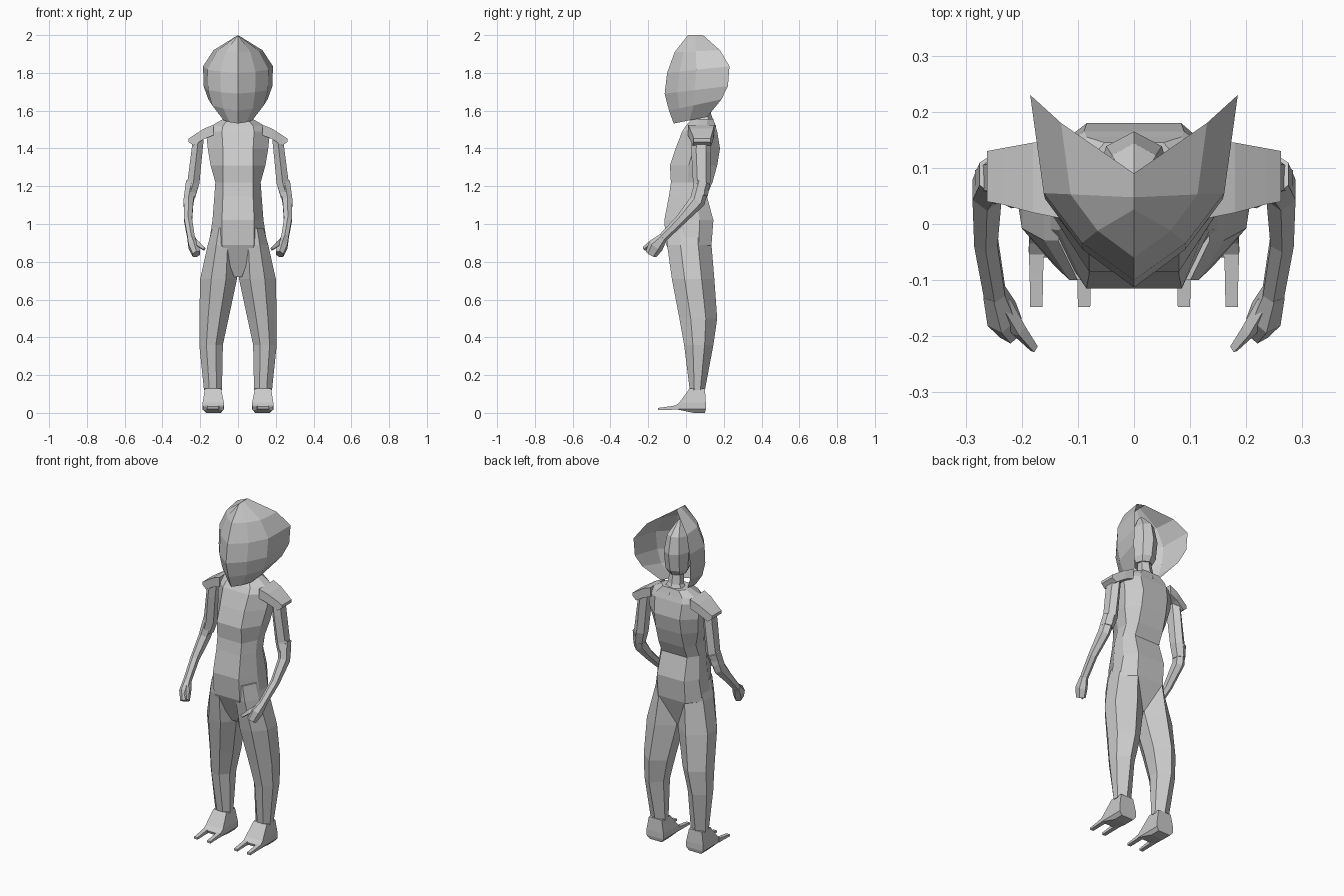
import bpy
import math
from mathutils import Vector

if "Cube" in bpy.data.objects:
    bpy.data.objects.remove(bpy.data.objects["Cube"])


def make(name, verts, faces, mirror=False):
    me = bpy.data.meshes.new(name)
    me.from_pydata([tuple(v) for v in verts], [], faces)
    ob = bpy.data.objects.new(name, me)
    bpy.context.collection.objects.link(ob)
    bpy.context.view_layer.objects.active = ob
    bpy.ops.object.mode_set(mode='EDIT')
    bpy.ops.mesh.select_all(action='SELECT')
    bpy.ops.mesh.remove_doubles(threshold=0.0005)
    bpy.ops.mesh.normals_make_consistent(inside=False)
    bpy.ops.object.mode_set(mode='OBJECT')
    if mirror:
        ob.modifiers.new("mirror", 'MIRROR')
    return ob


def loft(name, rings, mirror=False):
    """Skin equal-length rings of points and cap both ends."""
    n = len(rings[0])
    verts = [p for r in rings for p in r]
    faces = [(i * n + j, i * n + (j + 1) % n, (i + 1) * n + (j + 1) % n, (i + 1) * n + j)
             for i in range(len(rings) - 1) for j in range(n)]
    faces += [tuple(range(n)), tuple(range(len(verts) - n, len(verts)))]
    return make(name, verts, faces, mirror)


def tube(name, path, n=6, mirror=False):
    """Path of (x, y, z, side radius, depth radius), rings follow the path."""
    pts = [Vector(p[:3]) for p in path]
    rings = []
    for i, p in enumerate(path):
        d = (pts[min(i + 1, len(pts) - 1)] - pts[max(i - 1, 0)]).normalized()
        v = d.cross(Vector((1, 0, 0))).normalized()
        u = v.cross(d)
        rings.append([pts[i] + u * p[3] * math.sin(a) + v * p[4] * math.cos(a)
                      for a in (2 * math.pi * k / n for k in range(n))])
    return loft(name, rings, mirror)


def octagon(z, fx, hx, yf, yb):
    """Torso section: flat front, flat back and flat sides."""
    y1, y2 = yf + (yb - yf) * 0.4, yf + (yb - yf) * 0.72
    half = [(fx, yf), (hx, y1), (hx, y2), (fx * 1.05, yb)]
    return [(x, y, z) for x, y in half] + [(-x, y, z) for x, y in reversed(half)]


def rect(z, x0, x1, y0, y1):
    return [(x0, y0, z), (x1, y0, z), (x1, y1, z), (x0, y1, z)]


def hexagon(z, x0, x1, y0, y1):
    """Leg section: ridge at the front and back, flat sides."""
    cx, d = (x0 + x1) / 2, y1 - y0
    return [(cx - .2 * (x1 - x0), y0, z), (cx + .2 * (x1 - x0), y0, z),
            (x1, y0 + .3 * d, z), (x1, y0 + .7 * d, z),
            (cx, y1, z), (x0, y0 + .7 * d, z), (x0, y0 + .3 * d, z)]


# Torso, from the crotch wedge up to the collar
loft("torso", [octagon(*s) for s in (
    (.72, .02, .04, -.03, .08), (.89, .085, .155, -.105, .135),
    (1.02, .085, .135, -.115, .145), (1.15, .08, .125, -.09, .11),
    (1.22, .08, .12, -.08, .14), (1.31, .08, .145, -.085, .165),
    (1.40, .08, .16, -.055, .18), (1.49, .085, .17, -.02, .165),
    (1.52, .08, .14, .0, .155), (1.555, .05, .08, .03, .145))])

# Legs
loft("leg", [hexagon(*s) for s in (
    (.98, .02, .135, -.10, .135), (.89, .01, .16, -.10, .135),
    (.71, .005, .20, -.075, .15), (.50, .05, .205, -.035, .165),
    (.36, .08, .205, -.01, .145), (.12, .085, .18, .02, .10))], mirror=True)

# Feet with two thin toes each
loft("foot", [rect(*s) for s in (
    (.13, .09, .175, .02, .10), (.055, .075, .187, -.035, .105),
    (.035, .075, .187, -.06, .105), (.02, .075, .187, -.055, .105),
    (.0, .09, .17, .04, .10))], mirror=True)
for label, x in (("inner_toe", .089), ("outer_toe", .174)):
    loft(label, [[(x - w, y, z - h), (x + w, y, z - h), (x + w, y, z + h), (x - w, y, z + h)]
                 for y, z, w, h in ((-.04, .03, .014, .012), (-.09, .025, .012, .009),
                                    (-.148, .02, .011, .006))], mirror=True)

# Arms bent forward at the elbow
tube("upper_arm", [(.21, .08, 1.45, .033, .05), (.218, .08, 1.38, .034, .052),
                   (.236, .083, 1.22, .037, .046), (.255, .075, 1.15, .034, .04)], mirror=True)
tube("forearm", [(.245, .088, 1.22, .035, .042), (.262, .06, 1.12, .03, .042),
                 (.264, -.03, 1.02, .024, .028), (.248, -.125, .925, .022, .024)], mirror=True)
# Hands with a finger pointing inward
tube("hand", [(.25, -.12, .93, .022, .024), (.236, -.16, .885, .03, .042),
              (.22, -.185, .84, .024, .032)], mirror=True)
tube("finger", [(.235, -.14, .91, .016, .02), (.205, -.19, .89, .014, .018),
                (.178, -.222, .868, .008, .012)], n=4, mirror=True)

# Shoulder pads: flared caps over the arm tops
loft("shoulder_pad", [[(x, y0, z0), (x, y1, z0), (x, y1, z1), (x, y0, z1)] for x, y0, y1, z0, z1 in (
    (.13, .01, .15, 1.47, 1.525), (.18, .02, .145, 1.45, 1.505),
    (.235, .035, .135, 1.415, 1.47), (.262, .04, .13, 1.435, 1.452))], mirror=True)

# Neck and narrow head
tube("neck", [(0, .10, 1.51, .09, .06), (0, .095, 1.57, .045, .04), (0, .08, 1.68, .035, .035)])
tube("head", [(0, .075, 1.63, .05, .055), (0, .075, 1.66, .065, .075),
              (0, .075, 1.76, .07, .09), (0, .07, 1.85, .055, .075),
              (0, .05, 1.93, .01, .02)], n=8)

# Face shell: V-shaped in plan, open at the back
rows = [  # centre y, z, then rim x, y, z
    (.01, 2.0, 0, .09, 2.0), (-.06, 1.91, .13, .18, 1.92),
    (-.10, 1.80, .185, .23, 1.835), (-.113, 1.69, .182, .222, 1.73),
    (-.09, 1.60, .157, .188, 1.66), (-.065, 1.532, .087, .112, 1.567)]
cols = [(0, 0), (.5, .2), (.87, .47), (1, 1)]  # fraction of x, fraction of y and z
verts = [(rx * fx, cy + (ry - cy) * t, cz + (rz - cz) * t)
         for cy, cz, rx, ry, rz in rows for fx, t in cols]
n = len(cols)
faces = [(i * n + j, (i + 1) * n + j, (i + 1) * n + j + 1, i * n + j + 1)
         for i in range(len(rows) - 1) for j in range(n - 1)]
make("face_shell", verts, faces, mirror=True)
